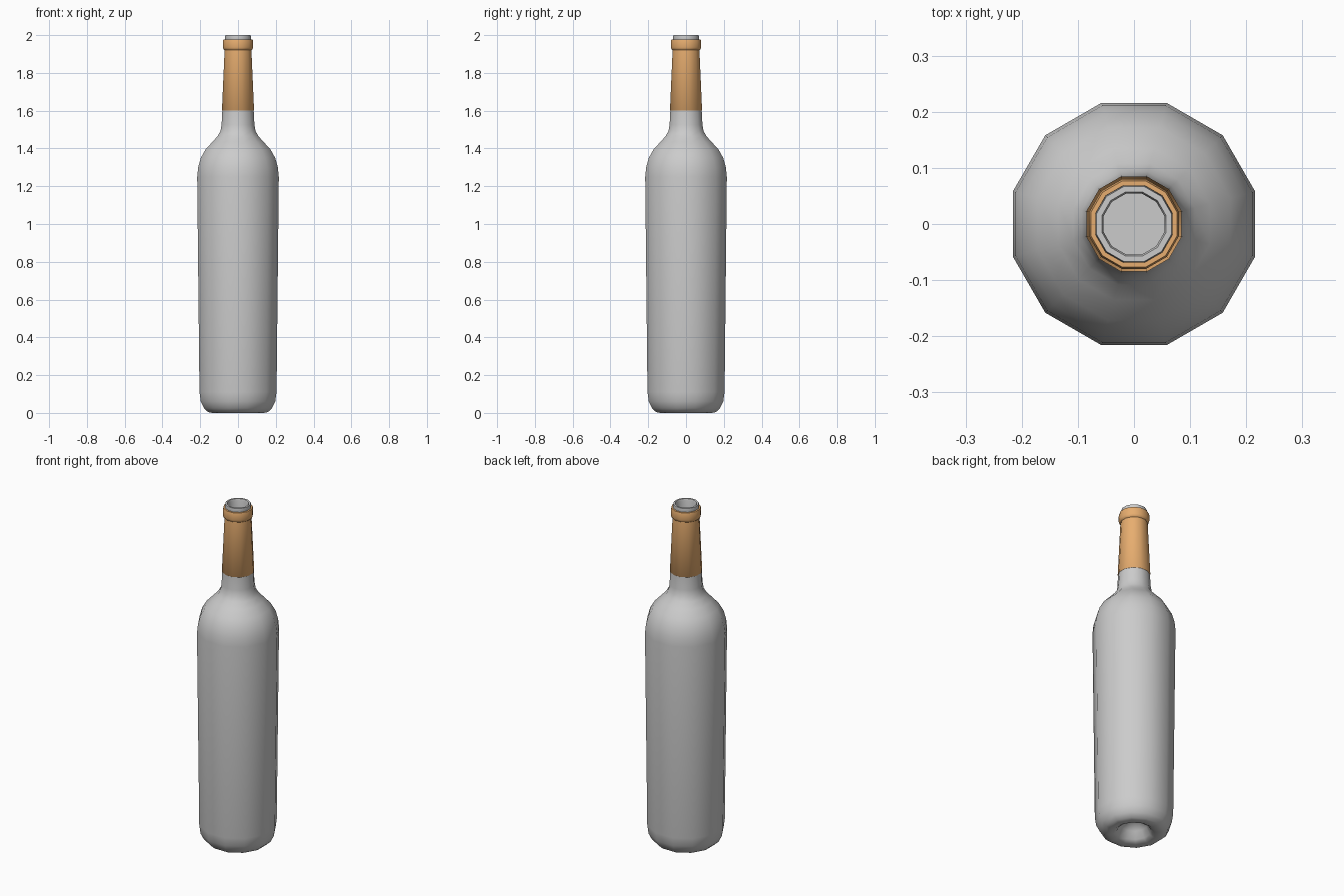
import bpy, bmesh, math

if "Cube" in bpy.data.objects:
    bpy.data.objects.remove(bpy.data.objects["Cube"])

SIDES = 12
FLAT = math.cos(math.pi / SIDES)  # profile radii are across the flats


def lathe(name, profile, colour=None):
    """Revolve (radius, z) points into a 12-sided shell; radius 0 makes a pole."""
    bm = bmesh.new()
    rings = []
    for r, z in profile:
        if r == 0:
            rings.append([bm.verts.new((0, 0, z))] * SIDES)
            continue
        ring = []
        for i in range(SIDES):
            a = 2 * math.pi * (i + 0.5) / SIDES
            ring.append(bm.verts.new((r / FLAT * math.cos(a), r / FLAT * math.sin(a), z)))
        rings.append(ring)
    for lo, hi in zip(rings, rings[1:]):
        for i in range(SIDES):
            j = (i + 1) % SIDES
            bm.faces.new(list(dict.fromkeys((lo[i], lo[j], hi[j], hi[i]))))
    mesh = bpy.data.meshes.new(name)
    bm.to_mesh(mesh)
    bm.free()
    obj = bpy.data.objects.new(name, mesh)
    bpy.context.collection.objects.link(obj)
    if colour:
        mat = bpy.data.materials.new(name + "_colour")
        mat.diffuse_color = colour
        mat.use_nodes = True
        mat.node_tree.nodes["Principled BSDF"].inputs["Base Color"].default_value = mat.diffuse_color
        mesh.materials.append(mat)
    bpy.ops.object.select_all(action='DESELECT')
    obj.select_set(True)
    bpy.context.view_layer.objects.active = obj
    bpy.ops.object.shade_smooth_by_angle(angle=math.radians(50))
    return obj


# Glass body: punt, foot, wall, shoulder, neck, mouth and inner neck floor
lathe("bottle_glass", [
    (0, 0.09), (0.04, 0.08), (0.07, 0.055), (0.09, 0.015), (0.11, 0.002),
    (0.135, 0), (0.158, 0.004), (0.18, 0.025), (0.197, 0.06), (0.204, 0.11),
    (0.216, 1.25), (0.211, 1.30), (0.197, 1.35), (0.172, 1.395),
    (0.135, 1.435), (0.108, 1.465), (0.093, 1.492), (0.087, 1.525),
    (0.083, 1.60), (0.067, 1.92), (0.067, 1.975), (0.069, 1.985),
    (0.067, 2.0), (0.057, 2.0), (0.054, 1.99), (0.054, 1.86), (0, 1.86),
])

# Foil capsule wrapping the neck, with a raised collar
lathe("neck_foil", [
    (0.083, 1.60), (0.085, 1.602), (0.071, 1.92), (0.077, 1.924),
    (0.080, 1.935), (0.080, 1.965), (0.077, 1.978), (0.067, 1.978),
], (0.80, 0.42, 0.16, 1))
